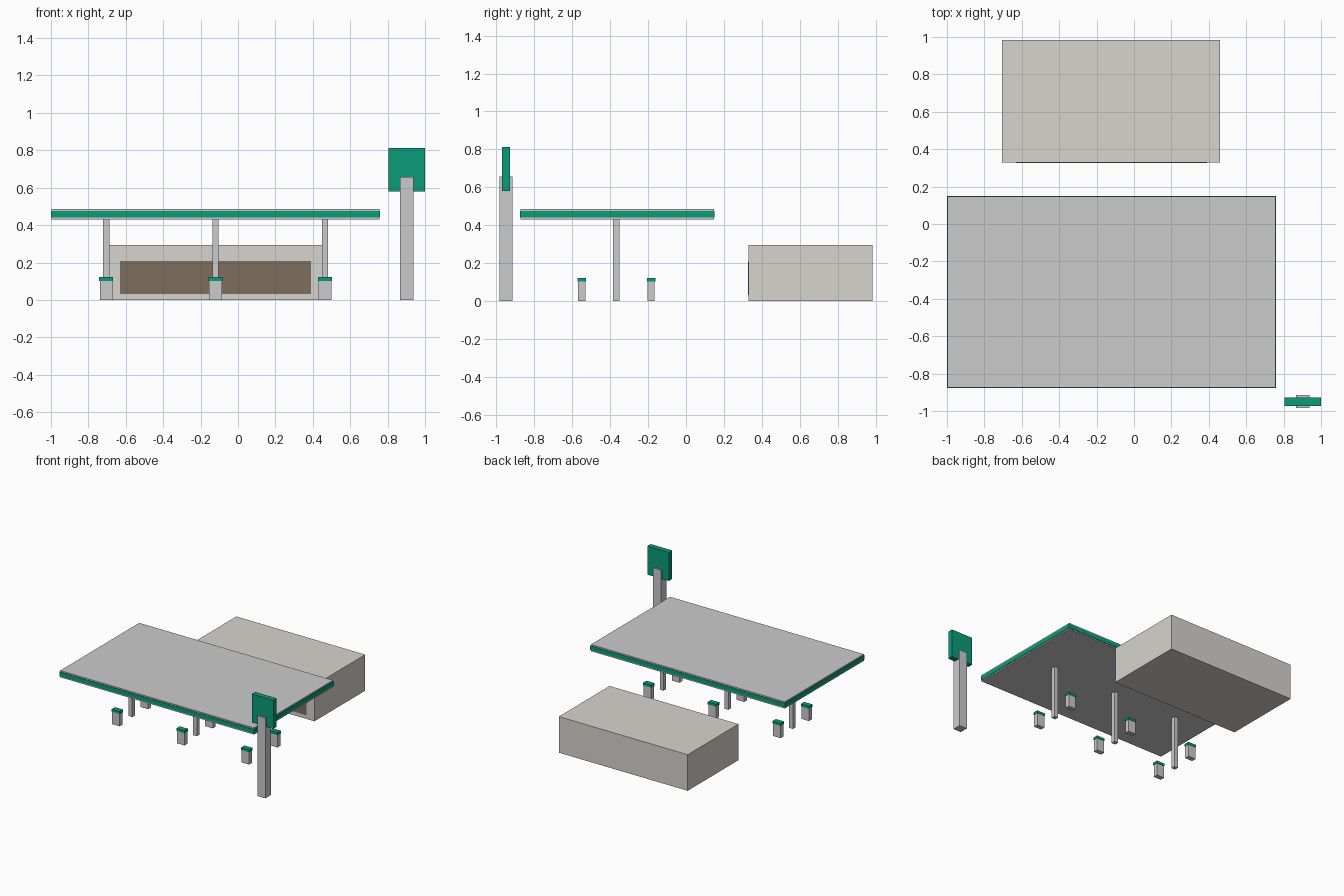
import bpy

if "Cube" in bpy.data.objects:
    bpy.data.objects.remove(bpy.data.objects["Cube"])


def material(name, rgb):
    m = bpy.data.materials.new(name)
    m.diffuse_color = (*rgb, 1)
    m.use_nodes = True
    m.node_tree.nodes["Principled BSDF"].inputs["Base Color"].default_value = m.diffuse_color
    return m


GREEN = material("green", (0.003, 0.33, 0.19))
BROWN = material("brown", (0.21, 0.155, 0.11))
CREAM = material("cream", (0.67, 0.66, 0.62))


def box(name, x, y, z, mat=None):
    """Box from (min, max) ranges on each axis."""
    bpy.ops.mesh.primitive_cube_add(size=1, location=[sum(r) / 2 for r in (x, y, z)])
    ob = bpy.context.object
    ob.name = name
    ob.scale = [r[1] - r[0] for r in (x, y, z)]
    bpy.ops.object.transform_apply(location=False, rotation=False, scale=True)
    if mat:
        ob.data.materials.append(mat)
    return ob


def around(centre, width):
    return (centre - width / 2, centre + width / 2)


# Canopy: grey slab with a slightly proud green fascia band
box("canopy_slab", (-0.996, 0.756), (-0.873, 0.147), (0.43, 0.485))
box("canopy_fascia", (-1.0, 0.76), (-0.877, 0.151), (0.44, 0.475), GREEN)

# Canopy posts, each with a pump in front and behind
for i, x in enumerate((-0.705, -0.12, 0.465)):
    box(f"canopy_post_{i}", around(x, 0.034), around(-0.367, 0.034), (0, 0.435))
    for side, y in (("front", -0.55), ("back", -0.184)):
        box(f"pump_{side}_{i}", around(x, 0.068), around(y, 0.038), (0, 0.102))
        box(f"pump_cap_{side}_{i}", around(x, 0.074), around(y, 0.044), (0.102, 0.122), GREEN)

# Shop building with a wide front window
box("shop", (-0.705, 0.46), (0.33, 0.985), (0, 0.295), CREAM)
box("shop_window", (-0.632, 0.39), (0.326, 0.335), (0.032, 0.208), BROWN)

# Roadside sign
box("sign_pole", around(0.902, 0.07), around(-0.95, 0.07), (0, 0.656))
box("sign_board", (0.805, 1.0), around(-0.95, 0.044), (0.58, 0.813), GREEN)
